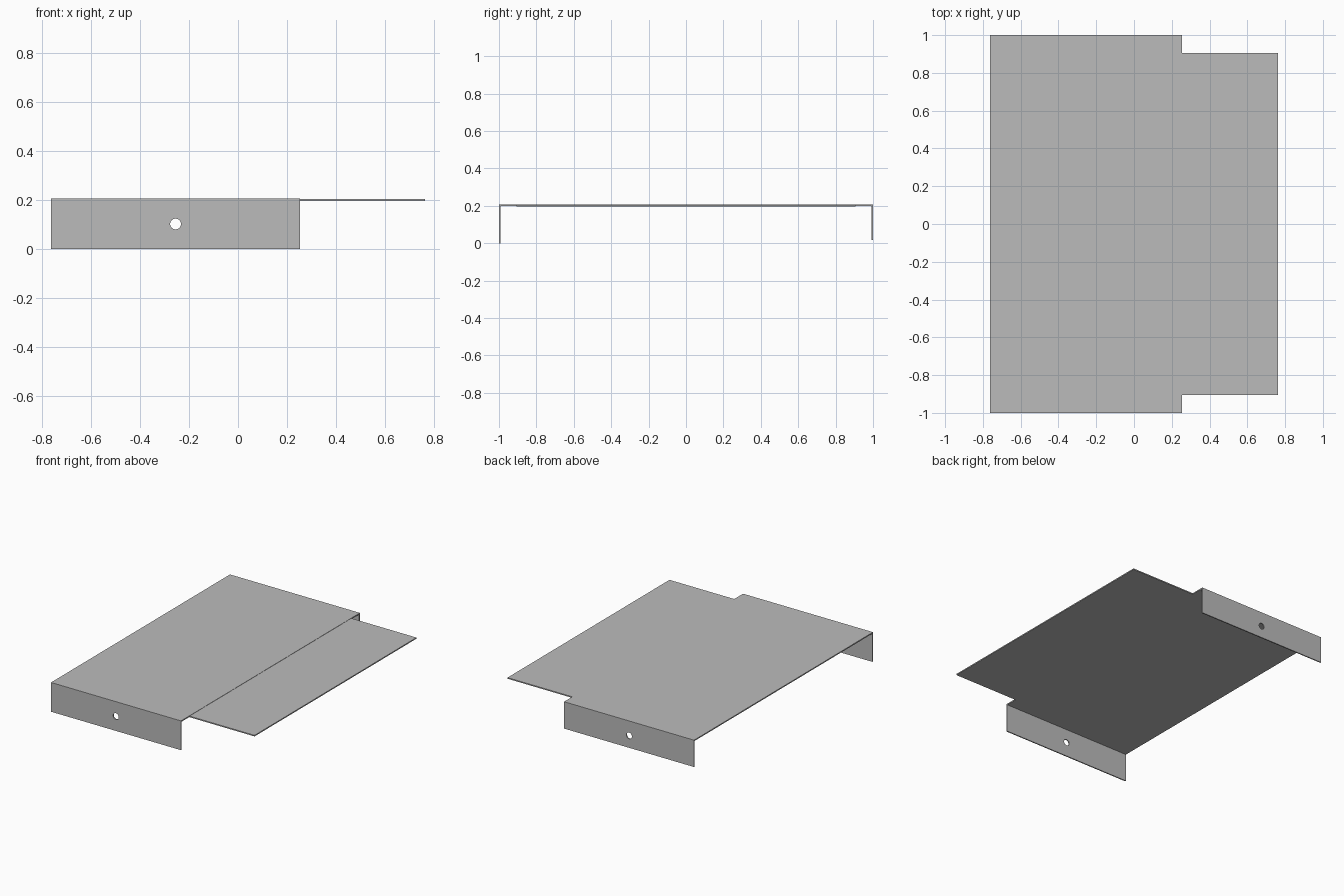
import bpy
import math

if "Cube" in bpy.data.objects:
    bpy.data.objects.remove(bpy.data.objects["Cube"], do_unlink=True)

# Overall sheet-metal sizes
LEFT, STEP, RIGHT = -0.763, 0.254, 0.763
TOP, SHEET = 0.207, 0.008
HOLE_X, HOLE_Z, HOLE_R = -0.255, 0.103, 0.022

grey = bpy.data.materials.new("sheet_grey")
grey.use_nodes = True
colour = (0.5, 0.5, 0.5, 1)
grey.diffuse_color = colour
grey.node_tree.nodes["Principled BSDF"].inputs["Base Color"].default_value = colour


def box(name, low, high):
    """Box between two opposite corners."""
    centre = [(a + b) / 2 for a, b in zip(low, high)]
    bpy.ops.mesh.primitive_cube_add(size=1, location=centre)
    ob = bpy.context.object
    ob.name = name
    ob.scale = [b - a for a, b in zip(low, high)]
    bpy.ops.object.transform_apply(location=False, rotation=False, scale=True)
    ob.data.materials.append(grey)
    return ob


def drill(ob, y):
    """Round screw hole through a flange."""
    bpy.ops.mesh.primitive_cylinder_add(
        vertices=32, radius=HOLE_R, depth=0.1,
        location=(HOLE_X, y, HOLE_Z), rotation=(math.pi / 2, 0, 0))
    cutter = bpy.context.object
    cutter.hide_render = True
    cutter.data.materials.append(grey)
    mod = ob.modifiers.new("hole", "BOOLEAN")
    mod.operation = "DIFFERENCE"
    mod.solver = "EXACT"
    mod.object = cutter
    bpy.ops.object.select_all(action="DESELECT")
    bpy.context.view_layer.objects.active = ob
    ob.select_set(True)
    bpy.ops.object.modifier_apply(modifier=mod.name)
    bpy.data.objects.remove(cutter, do_unlink=True)


# Wide main plate and the narrower tab, set a hair lower
box("main_plate", (LEFT, -1, TOP - SHEET), (STEP, 1, TOP))
box("side_tab", (STEP, -0.905, TOP - SHEET - 0.002), (RIGHT, 0.905, TOP - 0.002))

# Folded flanges; the back one is slightly shorter
for name, side, bottom in (("front_flange", -1, 0), ("back_flange", 1, 0.017)):
    ys = sorted((side, side * (1 - SHEET)))
    flange = box(name, (LEFT, ys[0], bottom), (STEP, ys[1], TOP - SHEET))
    drill(flange, side)
